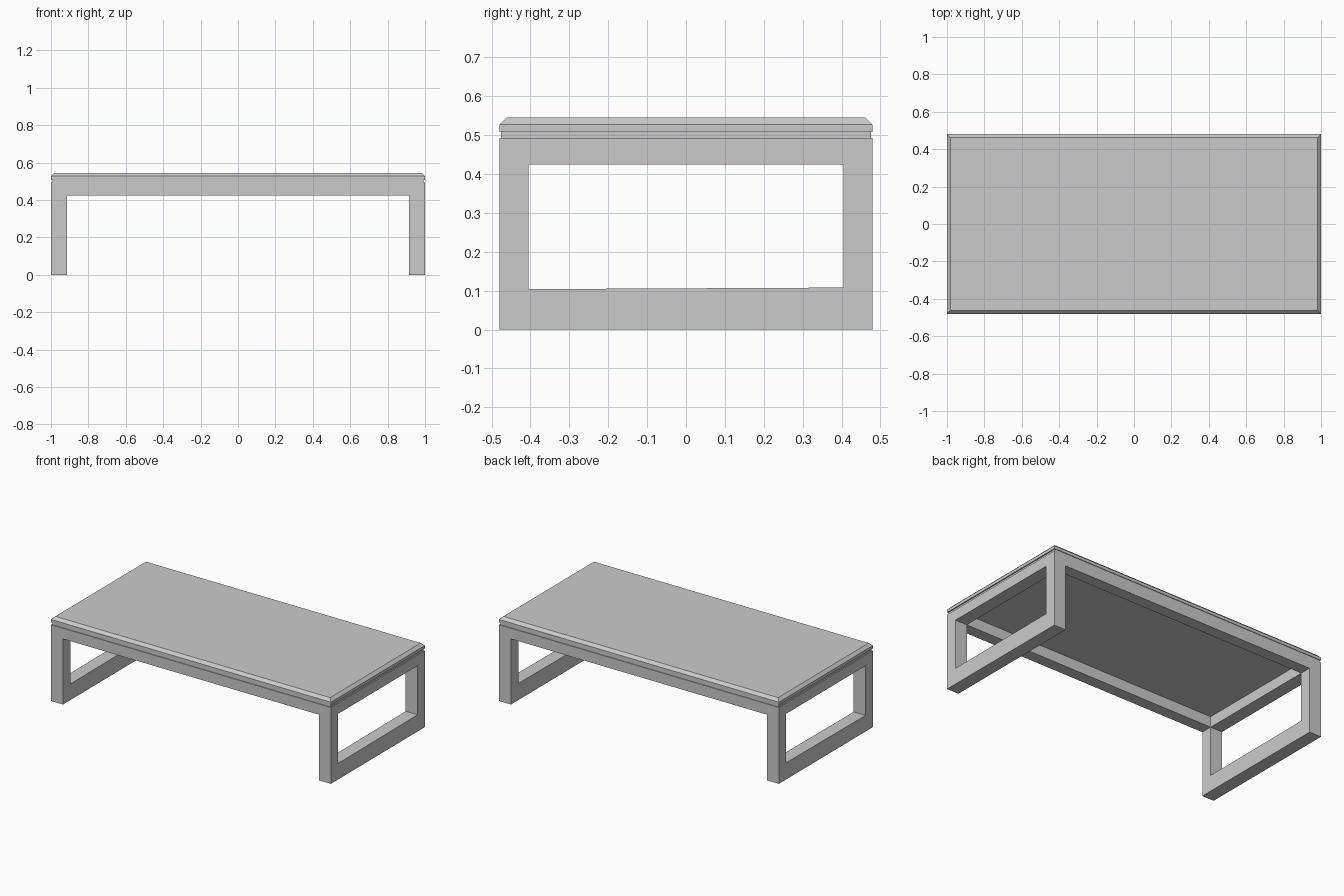
import bpy
import bmesh

if "Cube" in bpy.data.objects:
    bpy.data.objects.remove(bpy.data.objects["Cube"])

HX, HY = 1.0, 0.48           # half length and half depth
LEG_X, LEG_Y = 0.085, 0.075  # leg section
RAIL_Z, FRAME_TOP = 0.424, 0.493


def finish(name, bm):
    bmesh.ops.recalc_face_normals(bm, faces=bm.faces)
    mesh = bpy.data.meshes.new(name)
    bm.to_mesh(mesh)
    bm.free()
    obj = bpy.data.objects.new(name, mesh)
    bpy.context.collection.objects.link(obj)
    return obj


def box(name, lo, hi):
    bm = bmesh.new()
    bmesh.ops.create_cube(bm, size=1)
    for v in bm.verts:
        v.co = [(a + b) / 2 + c * (b - a) for a, b, c in zip(lo, hi, v.co)]
    return finish(name, bm)


def end_frame(name, x0, x1):
    """Rectangular loop in the yz plane, extruded along x."""
    iy = HY - LEG_Y
    outer = [(-HY, 0), (HY, 0), (HY, FRAME_TOP), (-HY, FRAME_TOP)]
    inner = [(-iy, 0.104), (iy, 0.108), (iy, RAIL_Z), (-iy, RAIL_Z)]
    bm = bmesh.new()
    rings = [[bm.verts.new((x, y, z)) for y, z in loop]
             for x, loop in ((x0, outer), (x1, outer), (x1, inner), (x0, inner))]
    for a, b in zip(rings, rings[1:] + rings[:1]):
        for i in range(4):
            j = (i + 1) % 4
            bm.faces.new((a[i], a[j], b[j], b[i]))
    return finish(name, bm)


# Leg loops at both ends
end_frame("right_leg_frame", HX - LEG_X, HX)
end_frame("left_leg_frame", -HX, -HX + LEG_X)

# Long rails joining the leg loops
ix, iy = HX - LEG_X, HY - LEG_Y
box("front_rail", (-ix, -HY, RAIL_Z), (ix, -iy, FRAME_TOP))
box("back_rail", (-ix, iy, RAIL_Z), (ix, HY, FRAME_TOP))

# Recessed panel forming the shadow gap
box("recess_panel", (-0.993, -0.476, FRAME_TOP), (0.993, 0.476, 0.508))

# Table top with chamfered upper edge
top = box("table_top", (-HX, -HY, 0.508), (HX, HY, 0.545))
bm = bmesh.new()
bm.from_mesh(top.data)
edges = [e for e in bm.edges if all(v.co.z > 0.54 for v in e.verts)]
bmesh.ops.bevel(bm, geom=edges, offset=0.018, segments=1, affect='EDGES')
bm.to_mesh(top.data)
bm.free()
